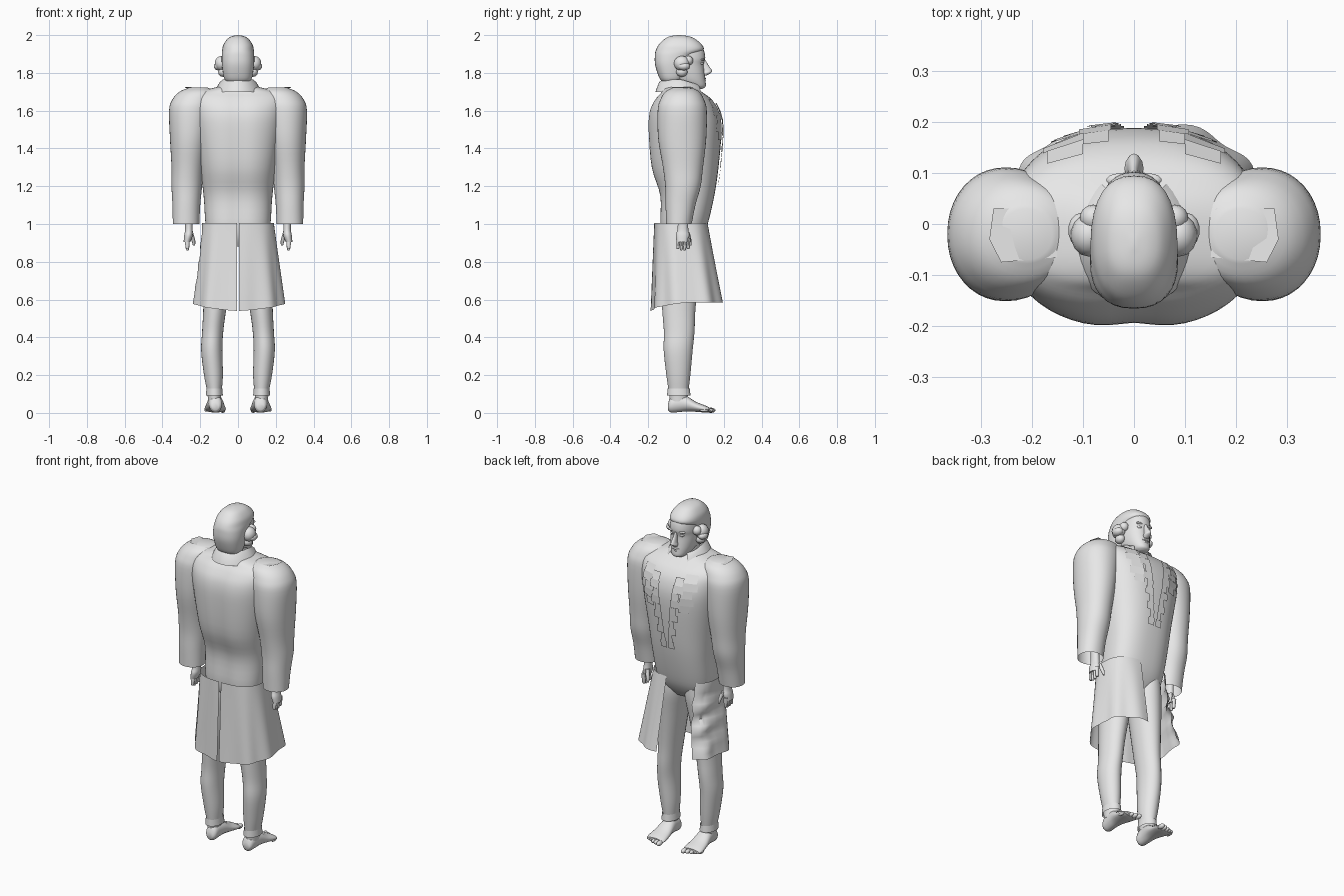
import bpy, bmesh, math
from mathutils import Vector

if "Cube" in bpy.data.objects:
    bpy.data.objects.remove(bpy.data.objects["Cube"])

grey = bpy.data.materials.new("plain grey")
grey.diffuse_color = (0.8, 0.8, 0.8, 1)
grey.use_nodes = True
grey.node_tree.nodes["Principled BSDF"].inputs["Base Color"].default_value = grey.diffuse_color


def finish(bm, name, angle=50, normals=True):
    if normals:
        bmesh.ops.recalc_face_normals(bm, faces=bm.faces[:])
    me = bpy.data.meshes.new(name)
    bm.to_mesh(me)
    bm.free()
    me.materials.append(grey)
    ob = bpy.data.objects.new(name, me)
    bpy.context.collection.objects.link(ob)
    bpy.ops.object.select_all(action='DESELECT')
    ob.select_set(True)
    bpy.context.view_layer.objects.active = ob
    bpy.ops.object.shade_smooth_by_angle(angle=math.radians(angle))
    return ob


def spline(rows, steps):
    """Catmull-Rom interpolation through rows of numbers."""
    out = []
    for i in range(len(rows) - 1):
        a, b, c, d = (rows[max(i - 1, 0)], rows[i], rows[i + 1], rows[min(i + 2, len(rows) - 1)])
        for k in range(steps):
            t = k / steps
            out.append([q + 0.5 * t * (r - p + t * (2 * p - 5 * q + 4 * r - s + t * (3 * (q - r) + s - p)))
                        for p, q, r, s in zip(a, b, c, d)])
    return out + [list(rows[-1])]


def sgnpow(v, p):
    return math.copysign(abs(v) ** p, v)


def loft(name, rows, side=1, n=28, steps=4, power=1.0, along_y=False, caps=(True, True), groove=0):
    """Skin of rounded sections: (level, low x, high x, low depth, high depth)."""
    bm = bmesh.new()
    rings = []
    for h, x0, x1, y0, y1 in spline(rows, steps):
        ring = []
        for k in range(n):
            a = 2 * math.pi * k / n
            x = (x0 + x1) / 2 + (x1 - x0) / 2 * sgnpow(math.cos(a), power)
            y = (y0 + y1) / 2 + (y1 - y0) / 2 * sgnpow(math.sin(a), power)
            if y < 0:
                y += groove * math.exp(-(x / .05) ** 2)
            ring.append(bm.verts.new((side * x, h, y) if along_y else (side * x, y, h)))
        rings.append(ring)
    for p, q in zip(rings, rings[1:]):
        for k in range(n):
            bm.faces.new((p[k], p[(k + 1) % n], q[(k + 1) % n], q[k]))
    for cap, ring in zip(caps, (rings[0], rings[-1])):
        if cap:
            bm.faces.new(ring)
    return finish(bm, name)


def buried(ob, other):
    """Indices of faces of one part lying wholly inside another."""
    def inside(co):
        ok, loc, nor, _ = other.closest_point_on_mesh(co)
        return co.z > 1.02 and (co - loc).dot(nor) < -.006
    inn = [inside(v.co) for v in ob.data.vertices]
    return {p.index for p in ob.data.polygons if all(inn[i] for i in p.vertices)}


def drop(ob, indices):
    bm = bmesh.new()
    bm.from_mesh(ob.data)
    bmesh.ops.delete(bm, geom=[f for f in bm.faces if f.index in indices], context='FACES')
    bm.to_mesh(ob.data)
    bm.free()


def ball(name, c, r):
    bm = bmesh.new()
    bmesh.ops.create_uvsphere(bm, u_segments=14, v_segments=8, radius=1)
    for v in bm.verts:
        v.co = Vector([c[i] + r[i] * v.co[i] for i in range(3)])
    return finish(bm, name)


# Torso with sloping shoulders and a groove down the back
torso = loft("torso", [(0.88, -.09, .09, -.10, .05), (0.93, -.155, .155, -.13, .085),
                       (1.0, -.172, .172, -.142, .115), (1.15, -.182, .182, -.142, .15),
                       (1.3, -.202, .202, -.187, .172), (1.5, -.235, .235, -.203, .188),
                       (1.6, -.25, .25, -.195, .172), (1.66, -.255, .255, -.165, .135),
                       (1.695, -.225, .225, -.135, .09), (1.718, -.14, .14, -.12, .06),
                       (1.735, -.07, .07, -.10, .04)], power=.8, n=56, groove=.01)
neck = loft("neck", [(1.70, -.065, .065, -.09, .06), (1.78, -.055, .055, -.09, .04)], caps=(False, False))

# Standing collar, open at the throat
bm = bmesh.new()
N = 30
rows = []
for z, rx, ry in [(1.735, .092, .112), (1.765, .08, .10), (1.75, .098, .118), (1.70, .125, .137)]:
    rows.append([])
    for k in range(N + 1):
        a = math.radians(125 + 290 * k / N)
        dip = -.03 * max(0, math.sin(a))
        rows[-1].append(bm.verts.new((rx * math.cos(a), -.025 + ry * math.sin(a), z + dip)))
for p, q in zip(rows, rows[1:]):
    for k in range(N):
        bm.faces.new((p[k], p[k + 1], q[k + 1], q[k]))
finish(bm, "collar")

# Face and wig
face = loft("face", [(1.715, -.022, .022, .03, .085), (1.728, -.042, .042, -.01, .104),
                     (1.76, -.06, .06, -.07, .103), (1.80, -.07, .07, -.10, .098),
                     (1.845, -.075, .075, -.12, .094), (1.88, -.075, .075, -.12, .102),
                     (1.93, -.068, .068, -.11, .09), (1.97, -.04, .04, -.08, .05)], power=.9)
wig = loft("wig", [(1.752, -.06, .06, -.125, -.03), (1.775, -.075, .075, -.142, -.01),
                   (1.84, -.085, .085, -.163, .015), (1.89, -.086, .086, -.165, .045),
                   (1.92, -.084, .084, -.16, .092), (1.95, -.077, .077, -.144, .084),
                   (1.98, -.056, .056, -.113, .048), (1.994, -.032, .032, -.085, .014),
                   (2.0, -.004, .004, -.045, -.03)], n=32, power=.84)
drop(face, buried(face, wig))
loft("nose", [(1.785, -.012, .012, .085, .108), (1.80, -.019, .019, .085, .132),
              (1.813, -.014, .014, .085, .137), (1.845, -.009, .009, .08, .116),
              (1.868, -.008, .008, .08, .104)], n=12)
ball("upper_lip", (0, .096, 1.771), (.024, .010, .006))
ball("lower_lip", (0, .094, 1.759), (.02, .011, .006))

hidden = set()
for s, word in ((1, "right"), (-1, "left")):
    ball(word + "_eye", (s * .03, .08, 1.85), (.014, .013, .008))
    ball(word + "_brow", (s * .03, .086, 1.871), (.024, .013, .007))
    # Side curls of the wig, bunched over the ear
    for i, (x, y, z, rx, ry, rz) in enumerate([(.088, -.022, 1.85, .036, .042, .04),
                                               (.103, -.012, 1.835, .026, .034, .022),
                                               (.08, .012, 1.865, .026, .026, .026),
                                               (.08, -.022, 1.805, .026, .03, .026)]):
        ball(f"{word}_curl_{i}", (s * x, y, z), (rx, ry, rz))

    # Full sleeve, open at the cuff, joined to the coat body
    sleeve = loft(word + "_sleeve", [(1.0, .205, .345, -.105, .03), (1.1, .20, .347, -.108, .05),
                                     (1.2, .19, .352, -.11, .078), (1.3, .18, .352, -.122, .09),
                                     (1.45, .155, .36, -.147, .107), (1.6, .13, .365, -.15, .11),
                                     (1.66, .12, .347, -.135, .095), (1.70, .12, .31, -.11, .07),
                                     (1.722, .16, .26, -.07, .03)], s, n=40, power=.95, caps=(False, True))
    hidden |= buried(torso, sleeve)
    drop(sleeve, buried(sleeve, torso))
    # Shoulder tab
    tab = bmesh.new()
    tab.faces.new([tab.verts.new((s * x, y, z)) for x, y, z in ((.15, -.065, 1.716), (.26, -.075, 1.725),
                  (.283, -.03, 1.726), (.275, .03, 1.719), (.16, .03, 1.714))])
    finish(tab, word + "_shoulder_tab")

    # Hand with fingers and thumb
    loft(word + "_hand", [(.905, .252, .288, -.05, .01), (.94, .24, .285, -.054, .018),
                          (.975, .24, .28, -.045, .012), (1.06, .242, .282, -.04, .012)], s, n=16)
    for i in range(4):
        y = -.048 + .018 * i
        loft(f"{word}_finger_{i}", [(.858 + .006 * abs(i - 1.5), .262, .272, y, y + .01),
                                    (.875, .258, .278, y - .003, y + .014),
                                    (.925, .258, .282, y, y + .018)], s, n=8, steps=2)
    loft(word + "_thumb", [(.885, .228, .238, .018, .028), (.91, .226, .246, .01, .03),
                           (.955, .238, .262, -.01, .02)], s, n=8, steps=2)

    # Leg, trouser hem and bare foot
    loft(word + "_leg", [(.06, .092, .158, -.085, .005), (.11, .087, .163, -.091, .012),
                         (.2, .08, .18, -.104, .023), (.33, .083, .195, -.118, .035),
                         (.43, .078, .19, -.117, .045), (.55, .062, .184, -.126, .05),
                         (.75, .028, .18, -.135, .07), (.88, .004, .172, -.138, .085),
                         (.95, .004, .165, -.135, .085)], s)
    loft(word + "_trouser_hem", [(.092, .08, .17, -.10, .024), (.13, .083, .167, -.098, .02)],
         s, steps=1, caps=(False, False))
    loft(word + "_foot", [(-.095, .10, .14, .015, .05), (-.08, .086, .152, .002, .085),
                          (-.04, .083, .158, .004, .10), (.0, .077, .163, .008, .092),
                          (.05, .069, .172, .006, .06), (.10, .064, .178, .002, .04),
                          (.122, .068, .172, .004, .03)], s, n=20, along_y=True)
    for i in range(5):
        w = .014 - .0015 * i
        ball(f"{word}_toe_{i}", (s * (.081 + .022 * i), .132 - .006 * i - .003 * i * (i > 2), .014), (w, .024, w))

    # Coat skirt panel, open in front and vented behind
    bm = bmesh.new()
    U, V = 44, 14
    start = 82 if s > 0 else 55
    grid = []
    for j in range(V + 1):
        t = j / V
        grid.append([])
        for i in range(U + 1):
            a = math.radians(start - (start + 90) * i / U)
            u = (80 - math.degrees(a)) / 170
            rx, y0, y1 = .184 + (.056 if s > 0 else .046) * t, -.168 - .014 * t, .115 + .08 * t
            x = .006 + rx * sgnpow(max(0, math.cos(a)), .75)
            y = (y0 + y1) / 2 + (y1 - y0) / 2 * sgnpow(math.sin(a), .75)
            fold = .007 * t * math.sin(u * 26)
            z = 1.005 + (.585 - .045 * max(0, u - .45) / .55 - 1.005) * t
            x += fold * math.cos(a)
            y += fold * math.sin(a)
            if s < 0:  # crumpled side where the pocket hangs
                wob = math.sin(math.pi * t) * max(0, 1 - abs(u - .3) / .3)
                x -= wob * (.025 + .012 * math.sin(t * 24 + u * 9))
                y += wob * .014 * math.sin(t * 19 + 2)
            grid[-1].append(bm.verts.new((s * x, y, z)))
    for p, q in zip(grid, grid[1:]):
        for i in range(U):
            f = (p[i], p[i + 1], q[i + 1], q[i])
            bm.faces.new(f if s < 0 else f[::-1])
    finish(bm, word + "_coat_skirt", normals=False)

    # Stepped lace and lapel edging laid over the chest
    for part, width, gap, top, count in (("lace", .05, .05, 1.64, 10), ("lapel", .07, .10, 1.66, 5)):
        bm = bmesh.new()
        for i in range(count):
            z1, z0 = top - .043 * i, top - .043 * (i + 1)
            x0 = max(.005, gap - .005 * i)
            x1 = x0 + width - .003 * i + (.016 if i % 2 else 0)
            pts = []
            for x, z in ((x0, z0), (x1, z0), (x1, z1), (x0, z1)):
                hit, loc, nor, _ = torso.ray_cast(Vector((s * x, 1, z)), Vector((0, -1, 0)))
                pts.append(loc + Vector((0, .012 if part == "lace" else .008, 0)))
            bm.faces.new([bm.verts.new(p) for p in (pts if s < 0 else pts[::-1])])
        finish(bm, f"{word}_{part}_edging", normals=False)
drop(torso, hidden)
